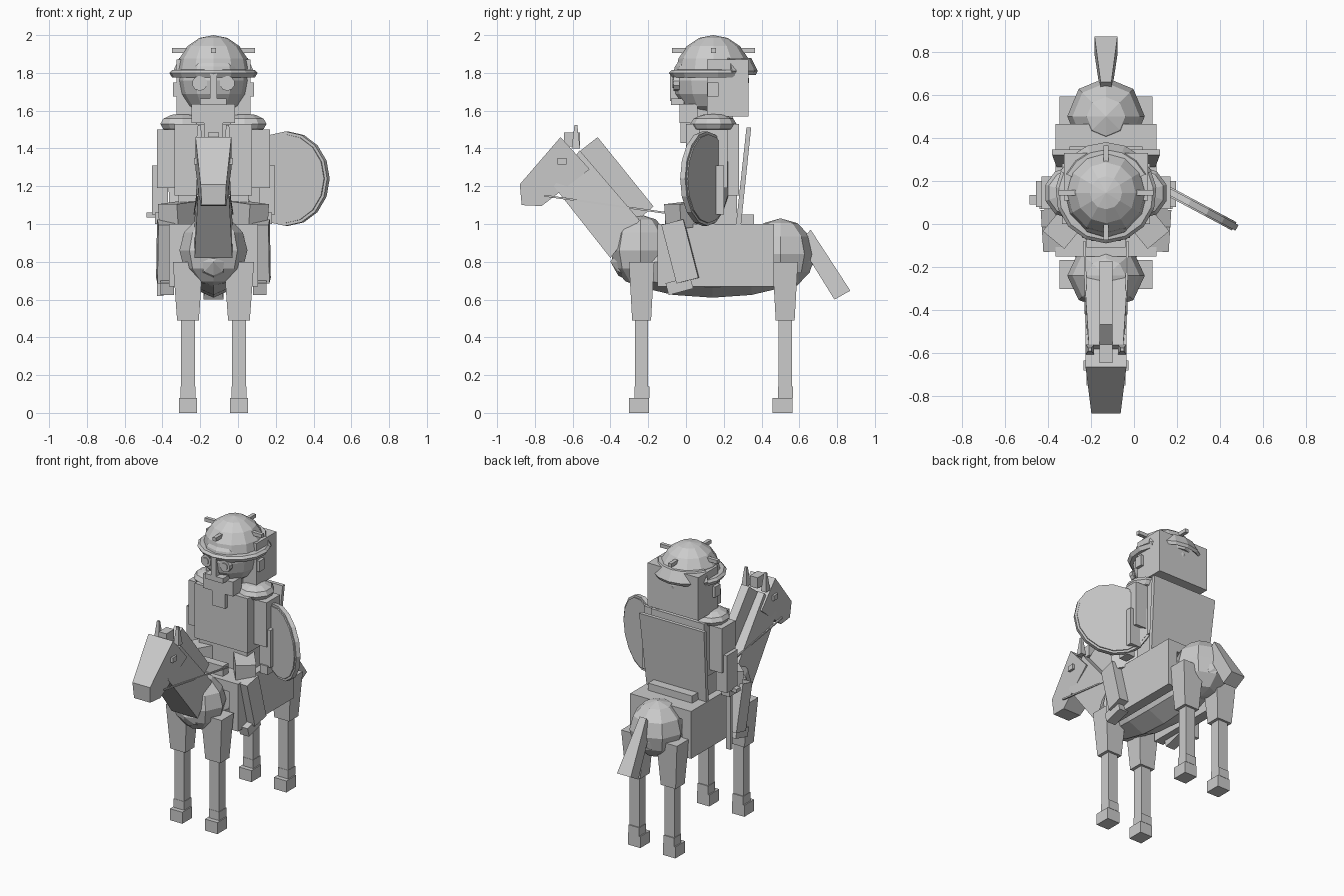
import bpy, bmesh, math
from mathutils import Vector, Matrix

if "Cube" in bpy.data.objects:
    bpy.data.objects.remove(bpy.data.objects["Cube"])

CX = -0.13  # centre line of horse and rider
grey = bpy.data.materials.new("plain grey")
grey.diffuse_color = (0.6, 0.6, 0.6, 1)
grey.use_nodes = True
grey.node_tree.nodes["Principled BSDF"].inputs["Base Color"].default_value = grey.diffuse_color


def finish(name, bm):
    bmesh.ops.recalc_face_normals(bm, faces=bm.faces)
    me = bpy.data.meshes.new(name)
    bm.to_mesh(me)
    bm.free()
    me.materials.append(grey)
    ob = bpy.data.objects.new(name, me)
    bpy.context.collection.objects.link(ob)
    return ob


def box(name, x, y, z):
    """Box from (min, max) ranges, x measured from the centre line."""
    bm = bmesh.new()
    bmesh.ops.create_cube(bm, size=1)
    for v in bm.verts:
        v.co = (CX + (x[0] if v.co.x < 0 else x[1]),
                y[0] if v.co.y < 0 else y[1], z[0] if v.co.z < 0 else z[1])
    return finish(name, bm)


def pair(name, x, y, z):
    box(name + "_left", (-x[1], -x[0]), y, z)
    box(name + "_right", x, y, z)


def prism(name, pts, x=0):
    """Side profile of (y, z, half width) points, extruded across x."""
    bm = bmesh.new()
    a = [bm.verts.new((CX + x - w, y, z)) for y, z, w in pts]
    b = [bm.verts.new((CX + x + w, y, z)) for y, z, w in pts]
    n = len(pts)
    bm.faces.new(a)
    bm.faces.new(b[::-1])
    for i in range(n):
        j = (i + 1) % n
        bm.faces.new((a[j], a[i], b[i], b[j]))
    return finish(name, bm)


def bar(name, p, q, w0, d0, w1=None, d1=None):
    """Straight tapering bar from p to q with rectangular ends."""
    p, q = Vector(p), Vector(q)
    w1, d1 = w1 or w0, d1 or d0
    rot = (q - p).to_track_quat('Z', 'Y').to_matrix()
    bm = bmesh.new()
    bmesh.ops.create_cube(bm, size=1)
    for v in bm.verts:
        end = v.co.z > 0
        off = Vector((v.co.x * (w1 if end else w0), v.co.y * (d1 if end else d0), 0))
        v.co = (q if end else p) + rot @ off + Vector((CX, 0, 0))
    return finish(name, bm)


def ball(name, c, r, seg=8, rings=6, axis_y=False, cut=None):
    bm = bmesh.new()
    bmesh.ops.create_uvsphere(bm, u_segments=seg, v_segments=rings, radius=1)
    if axis_y:
        bmesh.ops.rotate(bm, verts=bm.verts, matrix=Matrix.Rotation(math.pi / 2, 3, 'X'))
    bmesh.ops.transform(bm, verts=bm.verts, matrix=Matrix.Translation(
        (CX + c[0], c[1], c[2])) @ Matrix.Diagonal((*r, 1)))
    if cut is not None:  # keep only what is above this height
        res = bmesh.ops.bisect_plane(bm, geom=bm.verts[:] + bm.edges[:] + bm.faces[:],
                                     plane_co=(0, 0, cut), plane_no=(0, 0, -1), clear_outer=True)
        bmesh.ops.holes_fill(bm, edges=[e for e in res["geom_cut"] if isinstance(e, bmesh.types.BMEdge)])
    return finish(name, bm)


def arc(name, centre, profile, a0, a1, n):
    """Closed (radius, z) profile swept about a vertical axis between two angles."""
    bm = bmesh.new()
    rows = []
    for i in range(n + 1):
        a = math.radians(a0 + (a1 - a0) * i / n)
        rows.append([bm.verts.new((CX + centre[0] + r * math.cos(a),
                                   centre[1] + r * math.sin(a), z)) for r, z in profile])
    m = len(profile)
    for p, q in zip(rows, rows[1:]):
        for k in range(m):
            bm.faces.new((p[k], q[k], q[(k + 1) % m], p[(k + 1) % m]))
    bm.faces.new(rows[0])
    bm.faces.new(rows[-1][::-1])
    return finish(name, bm)


def disc(name, c, r, depth, direction, seg=16, r2=None):
    bm = bmesh.new()
    bmesh.ops.create_cone(bm, cap_ends=True, segments=seg, radius1=r, radius2=r2 or r, depth=depth)
    rot = Vector(direction).to_track_quat('Z', 'Y').to_matrix().to_4x4()
    bmesh.ops.transform(bm, verts=bm.verts, matrix=Matrix.Translation((CX + c[0], c[1], c[2])) @ rot)
    return finish(name, bm)


# Horse trunk
ball("belly", (0, 0.14, 0.80), (0.175, 0.54, 0.19), 8, 8, axis_y=True)
ball("chest", (0, -0.24, 0.86), (0.18, 0.16, 0.19))
ball("rump", (0, 0.50, 0.84), (0.18, 0.18, 0.19))

# Horse legs
for y, end in ((-0.235, "front"), (0.525, "rear")):
    for s, side in ((-1, "left"), (1, "right")):
        x = s * 0.135
        tag = f"{end}_{side}_"
        box(tag + "hoof", (x - 0.048, x + 0.048), (y - 0.068, y + 0.04), (0, 0.08))
        box(tag + "fetlock", (x - 0.04, x + 0.04), (y - 0.037, y + 0.042), (0.08, 0.14))
        box(tag + "shin", (x - 0.037, x + 0.037), (y - 0.035, y + 0.035), (0.1, 0.5))
        bar(tag + "thigh", (x, y, 0.49), (x, y, 0.80), 0.115, 0.10, 0.16, 0.135)

# Neck, mane, head and tail
prism("neck", [(-0.40, 0.82, 0.10), (-0.70, 1.20, 0.08), (-0.563, 1.39, 0.08), (-0.246, 1.02, 0.10)])
prism("mane", [(-0.575, 1.375, 0.03), (-0.468, 1.46, 0.03), (-0.172, 1.093, 0.03), (-0.267, 1.01, 0.03)])
prism("horse_head", [(-0.664, 1.46, 0.095), (-0.51, 1.29, 0.095), (-0.765, 1.095, 0.068),
                     (-0.87, 1.10, 0.062), (-0.88, 1.21, 0.068)])
pair("horse_eye", (0.08, 0.104), (-0.68, -0.633), (1.315, 1.35))
box("forelock", (-0.03, 0.03), (-0.645, -0.56), (1.41, 1.485))
for s in (-1, 1):
    bar("horse_ear", (s * 0.075, -0.583, 1.40), (s * 0.075, -0.583, 1.525), 0.04, 0.045, 0.015, 0.015)
    bar("rein", (s * 0.085, -0.75, 1.15), (s * 0.10, -0.08, 1.055), 0.01, 0.01)
prism("tail", [(0.66, 0.97, 0.025), (0.87, 0.647, 0.053), (0.786, 0.60, 0.053), (0.60, 0.90, 0.025)])

# Saddle and cloth
pair("saddle_cloth", (0.165, 0.235), (-0.15, 0.465), (0.67, 1.0))
box("saddle_seat", (-0.235, 0.235), (-0.15, 0.465), (0.93, 1.0))
box("saddle_cantle", (-0.17, 0.17), (0.29, 0.36), (0.99, 1.05))
box("saddle_pommel", (-0.09, 0.09), (-0.11, -0.05), (0.99, 1.07))

# Rider body
box("torso", (-0.205, 0.205), (0.0, 0.28), (1.15, 1.53))
box("tunic_skirt", (-0.185, 0.185), (0.02, 0.27), (0.99, 1.16))
prism("cape", [(0.265, 1.0, 0.23), (0.292, 1.0, 0.23), (0.345, 1.51, 0.25), (0.32, 1.51, 0.25)])
for s in (-1, 1):
    bar("rider_thigh", (s * 0.10, 0.10, 1.06), (s * 0.24, -0.07, 1.04), 0.13, 0.13)
    bar("rider_shin", (s * 0.25, -0.07, 1.01), (s * 0.255, 0.01, 0.70), 0.09, 0.12)
    bar("rider_boot", (s * 0.245, -0.10, 0.655), (s * 0.245, 0.03, 0.69), 0.07, 0.065)
    ball("shoulder_guard", (s * 0.165, 0.145, 1.53), (0.122, 0.122, 0.055), 10, 6, cut=1.50)
pair("upper_arm", (0.205, 0.30), (0.07, 0.22), (1.19, 1.50))
pair("forearm", (0.24, 0.325), (0.08, 0.20), (1.05, 1.31))
pair("hand", (0.25, 0.31), (0.07, 0.15), (1.0, 1.06))

# Sword hanging from the left hand
box("sword_guard", (-0.355, -0.22), (0.09, 0.135), (1.035, 1.06))
box("sword_blade", (-0.30, -0.265), (0.10, 0.125), (0.62, 1.04))

# Round shield, turned outward
n = Vector((-0.47, -0.88, 0)).normalized()
c = Vector((0.388, 0.10, 1.24))
disc("shield", c, 0.25, 0.03, n, 16)
disc("shield_face", c + n * 0.018, 0.235, 0.008, n, 16)
disc("shield_back", c - n * 0.018, 0.235, 0.008, n, 16)

# Rider head
ball("face", (0, 0.13, 1.76), (0.185, 0.205, 0.19), 12, 8)
box("neck_post", (-0.09, 0.09), (0.05, 0.25), (1.5, 1.62))
box("hair", (-0.195, 0.195), (0.11, 0.33), (1.57, 1.87))
pair("rider_ear", (0.17, 0.215), (0.115, 0.172), (1.675, 1.75))
for s in (-1, 1):
    disc("eye_ring", (s * 0.073, -0.05, 1.745), 0.04, 0.03, (0, -1, 0), 10)
    disc("eye", (s * 0.073, -0.064, 1.745), 0.024, 0.015, (0, -1, 0), 10)
box("nose", (-0.018, 0.018), (-0.085, -0.02), (1.65, 1.80))
box("moustache", (-0.07, 0.07), (-0.08, -0.01), (1.63, 1.665))
box("beard", (-0.115, 0.115), (-0.035, 0.06), (1.535, 1.635))
box("beard_tip", (-0.05, 0.05), (-0.03, 0.03), (1.43, 1.54))

# Helmet with brim, neck guard and studs
ball("helmet_dome", (0, 0.145, 1.80), (0.195, 0.2, 0.2), 12, 8, cut=1.79)
arc("helmet_brim", (0, 0.145), [(0.17, 1.78), (0.22, 1.775), (0.235, 1.80), (0.22, 1.815), (0.17, 1.82)],
    -210, 30, 10)
arc("neck_guard", (0, 0.145), [(0.17, 1.88), (0.20, 1.88), (0.235, 1.81), (0.225, 1.79), (0.17, 1.84)],
    25, 155, 6)
for i in range(4):
    d = Vector((math.cos(i * math.pi / 2), math.sin(i * math.pi / 2), 0))
    o = Vector((0, 0.145, 1.918))
    bar("helmet_stud", o + d * 0.13, o + d * 0.22, 0.025, 0.025)
